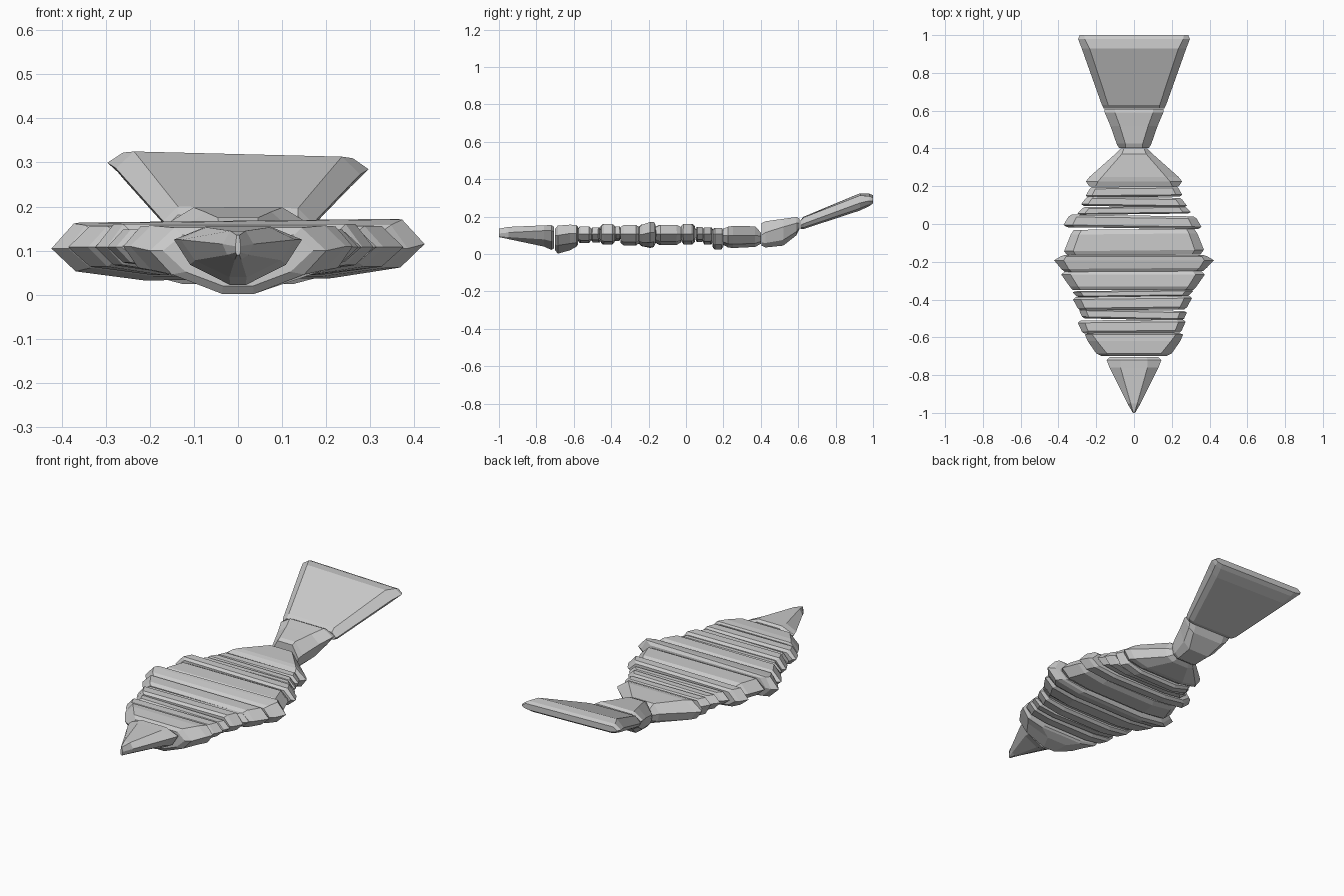
import bpy, bmesh

grey = bpy.data.materials.new("stone_grey")
grey.diffuse_color = (0.6, 0.6, 0.6, 1)


def ring(y, w, zb, zm, zt, top=0.87, low=0.87, keel=0.5, lift=0.3, skew=0.0, dx=0.0, roll=0.0):
    """Eight-sided cross-section: flat top, pointed sides, narrower keel."""
    zl = zb + lift * (zm - zb)
    half = [(w, zm), (top * w, zt)]
    under = [(low * w, zl), (keel * w, zb)]
    pts = half + [(-x, z) for x, z in reversed(half)]
    pts += [(-x, z) for x, z in under] + list(reversed(under))
    return [(x + dx, y + skew * x, z + roll * x) for x, z in pts]


def loft(name, rings):
    """Skin a row of rings and close both ends."""
    bm = bmesh.new()
    rows = [[bm.verts.new(p) for p in r] for r in rings]
    for a, b in zip(rows, rows[1:]):
        n = len(a)
        for i in range(n):
            bm.faces.new((a[i], a[(i + 1) % n], b[(i + 1) % n], b[i]))
    bm.faces.new(rows[0])
    bm.faces.new(rows[-1])
    bmesh.ops.remove_doubles(bm, verts=bm.verts, dist=0.0005)
    bmesh.ops.recalc_face_normals(bm, faces=bm.faces)
    mesh = bpy.data.meshes.new(name)
    bm.to_mesh(mesh)
    bm.free()
    mesh.materials.append(grey)
    obj = bpy.data.objects.new(name, mesh)
    bpy.context.collection.objects.link(obj)


# Pointed head
loft("head", [
    ring(-1.0, 0.006, 0.09, 0.11, 0.135, 0.5),
    ring(-0.95, 0.035, 0.08, 0.115, 0.145, 0.5, 0.7, 0.2),
    ring(-0.76, 0.13, 0.04, 0.125, 0.153, 0.55, 0.75, 0.15, 0.45),
    ring(-0.72, 0.145, 0.022, 0.125, 0.155, 0.5, 0.75, 0.12, 0.45),
    ring(-0.705, 0.13, 0.03, 0.12, 0.145, 0.5, 0.75, 0.15, 0.45)])

# Collar with a deep keel behind the head
loft("collar", [
    ring(-0.70, 0.17, 0.02, 0.10, 0.135, 0.75, 0.7, 0.2, 0.4),
    ring(-0.685, 0.20, 0.002, 0.10, 0.152, 0.72, 0.75, 0.18, 0.45),
    ring(-0.62, 0.245, 0.02, 0.11, 0.157, 0.8, 0.8, 0.25, 0.4),
    ring(-0.585, 0.26, 0.04, 0.11, 0.155, 0.85),
    ring(-0.578, 0.24, 0.05, 0.11, 0.145, 0.85)])

# Body plates: y start, width, y end, width, bottom, top, skew, side shift
plates = [
    (-0.578, 0.265, -0.508, 0.285, 0.058, 0.148, 0.01, -0.012),
    (-0.505, 0.27, -0.455, 0.285, 0.062, 0.142, -0.02, -0.005),
    (-0.455, 0.29, -0.383, 0.315, 0.05, 0.16, 0.012, -0.008),
    (-0.384, 0.30, -0.352, 0.32, 0.07, 0.147, 0.012, -0.005),
    (-0.35, 0.335, -0.25, 0.38, 0.045, 0.156, 0.0, -0.005),
    (-0.165, 0.37, -0.028, 0.335, 0.048, 0.156, 0.01, 0.0),
    (-0.022, 0.365, 0.045, 0.34, 0.052, 0.16, -0.014, -0.008),
    (0.052, 0.30, 0.092, 0.275, 0.065, 0.145, 0.012, 0.0),
    (0.092, 0.28, 0.142, 0.255, 0.05, 0.143, -0.015, 0.0),
    (0.143, 0.255, 0.198, 0.235, 0.025, 0.14, 0.01, 0.0)]
for n, (y0, w0, y1, w1, zb, zt, skew, dx) in enumerate(plates, 1):
    d, zm = (y1 - y0) * 0.18, 0.108
    kw = dict(skew=skew, dx=dx)
    loft(f"body_plate_{n}", [
        ring(y0, w0 * 0.95, zb + 0.014, zm, zt - 0.012, **kw),
        ring(y0 + d, w0, zb, zm, zt, **kw),
        ring(y1 - d, w1, zb, zm, zt, **kw),
        ring(y1, w1 * 0.95, zb + 0.014, zm, zt - 0.012, **kw)])

# Widest plate, peaked along its middle
loft("widest_plate", [
    ring(-0.252, 0.365, 0.055, 0.105, 0.145, 0.9, skew=0.008),
    ring(-0.235, 0.385, 0.042, 0.105, 0.158, 0.9, skew=0.008),
    ring(-0.192, 0.423, 0.035, 0.11, 0.166, 0.88, roll=0.012),
    ring(-0.172, 0.39, 0.04, 0.11, 0.168, 0.92, roll=0.012),
    ring(-0.163, 0.365, 0.055, 0.11, 0.155, 0.9)])

# Tapering rump
loft("rump", [
    ring(0.198, 0.235, 0.05, 0.10, 0.135),
    ring(0.225, 0.255, 0.035, 0.10, 0.146, 0.75),
    ring(0.25, 0.235, 0.032, 0.10, 0.15, 0.72),
    ring(0.37, 0.10, 0.038, 0.10, 0.148, 0.65),
    ring(0.40, 0.07, 0.055, 0.095, 0.115, 0.75)])

# Tail stem, flaring backwards
loft("tail_stem", [
    ring(0.403, 0.08, 0.045, 0.10, 0.165, 0.55, 0.9, 0.6),
    ring(0.425, 0.092, 0.035, 0.115, 0.175, 0.5, 0.85, 0.6),
    ring(0.52, 0.125, 0.045, 0.145, 0.188, 0.6, 0.8, 0.5),
    ring(0.59, 0.155, 0.10, 0.165, 0.198, 0.65, 0.8, 0.6),
    ring(0.608, 0.155, 0.135, 0.165, 0.19, 0.65, 0.85, 0.6)])

# Broad raised tail fin
loft("tail_fin", [
    ring(0.612, 0.16, 0.136, 0.155, 0.18, 0.85, 0.9, 0.7, roll=-0.01),
    ring(0.63, 0.17, 0.136, 0.165, 0.198, 0.8, 0.92, 0.75, roll=-0.015),
    ring(0.93, 0.277, 0.238, 0.28, 0.319, 0.85, 0.92, 0.8, roll=-0.025),
    ring(0.98, 0.296, 0.262, 0.292, 0.316, 0.88, 0.92, 0.8, roll=-0.025),
    ring(1.0, 0.287, 0.277, 0.292, 0.308, 0.92, 0.95, 0.85, roll=-0.025)])
